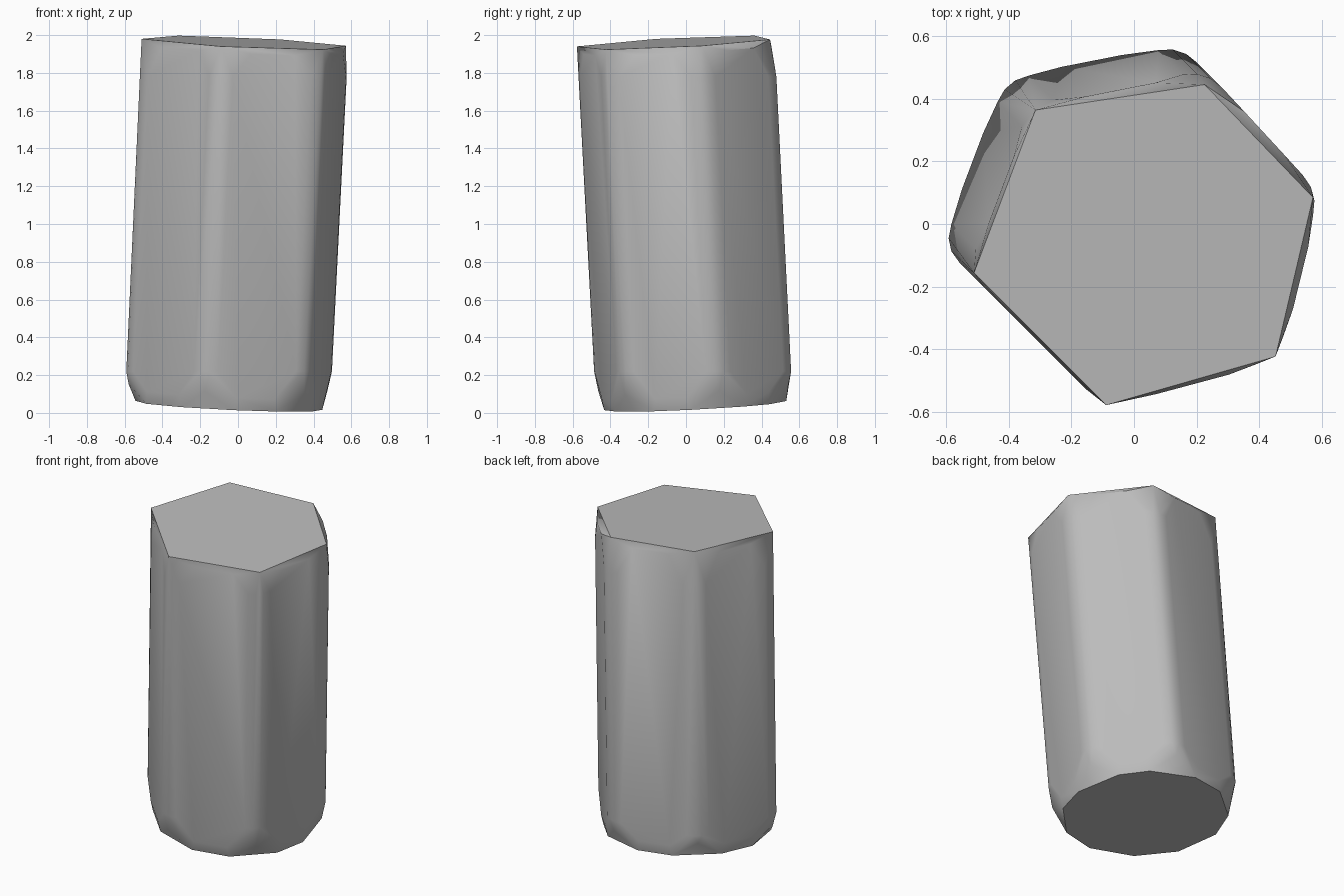
import bpy
import bmesh
from mathutils import Vector

old = bpy.data.objects.get("Cube")
if old:
    bpy.data.objects.remove(old, do_unlink=True)

# Stone material
stone = bpy.data.materials.new("grey stone")
stone.use_nodes = True
colour = (0.5, 0.5, 0.5, 1.0)
stone.diffuse_color = colour
stone.node_tree.nodes["Principled BSDF"].inputs["Base Color"].default_value = colour

# Irregular hexagon at mid height, and how far each corner stays out at the top
CORNERS = [((-0.57, -0.11), 0.98), ((-0.37, 0.42), 0.98), ((0.19, 0.53), 0.93),
           ((0.55, 0.14), 0.95), ((0.42, -0.39), 0.96), ((-0.14, -0.54), 0.98)]
LEAN = Vector((0.05, -0.05))
ROUND = 0.075   # rounding of the long edges
CHOP = 0.17     # chipped length at the bottom corners


def leaned(p, z):
    q = p + LEAN * (z - 1)
    return Vector((q.x, q.y, z))


def on_cap(p, z):
    """Point on a cap plane square to the leaning axis."""
    q = p + LEAN * (z - 1)
    return Vector((q.x, q.y, z - 0.045 * q.x + 0.05 * q.y))


bm = bmesh.new()
count = len(CORNERS)
for i, (corner, top_scale) in enumerate(CORNERS):
    c = Vector(corner)
    to_prev = (Vector(CORNERS[i - 1][0]) - c).normalized()
    to_next = (Vector(CORNERS[(i + 1) % count][0]) - c).normalized()
    # Rounded long edge
    for t in (0, 0.33, 0.67, 1):
        p = c + to_prev * ROUND * (1 - t) ** 2 + to_next * ROUND * t ** 2
        bm.verts.new(leaned(p, 1.78))
        bm.verts.new(leaned(p, 0.22))
    # Chipped bottom corner
    bm.verts.new(on_cap(c * 0.94, 0.13))
    for side in (to_prev, to_next):
        bm.verts.new(on_cap((c + side * CHOP) * 0.97, 0.035))
        bm.verts.new(on_cap(c + side * CHOP * 1.1, 0.1))
        # Top rim just below the cap
        bm.verts.new(on_cap(c + side * CHOP, 1.93))
    # Top cap corner
    bm.verts.new(on_cap(c * top_scale, 1.965))

# Solid convex stone from the corner points
hull = bmesh.ops.convex_hull(bm, input=bm.verts)
loose = [v for v in bm.verts if not v.link_faces]
bmesh.ops.delete(bm, geom=loose, context='VERTS')
bmesh.ops.dissolve_limit(bm, angle_limit=0.03, verts=bm.verts, edges=bm.edges)
bmesh.ops.recalc_face_normals(bm, faces=bm.faces)

mesh = bpy.data.meshes.new("stone_column")
bm.to_mesh(mesh)
bm.free()
mesh.materials.append(stone)
column = bpy.data.objects.new("stone_column", mesh)
bpy.context.collection.objects.link(column)

bpy.ops.object.select_all(action='DESELECT')
column.select_set(True)
bpy.context.view_layer.objects.active = column
bpy.ops.object.shade_smooth_by_angle(angle=0.6)
